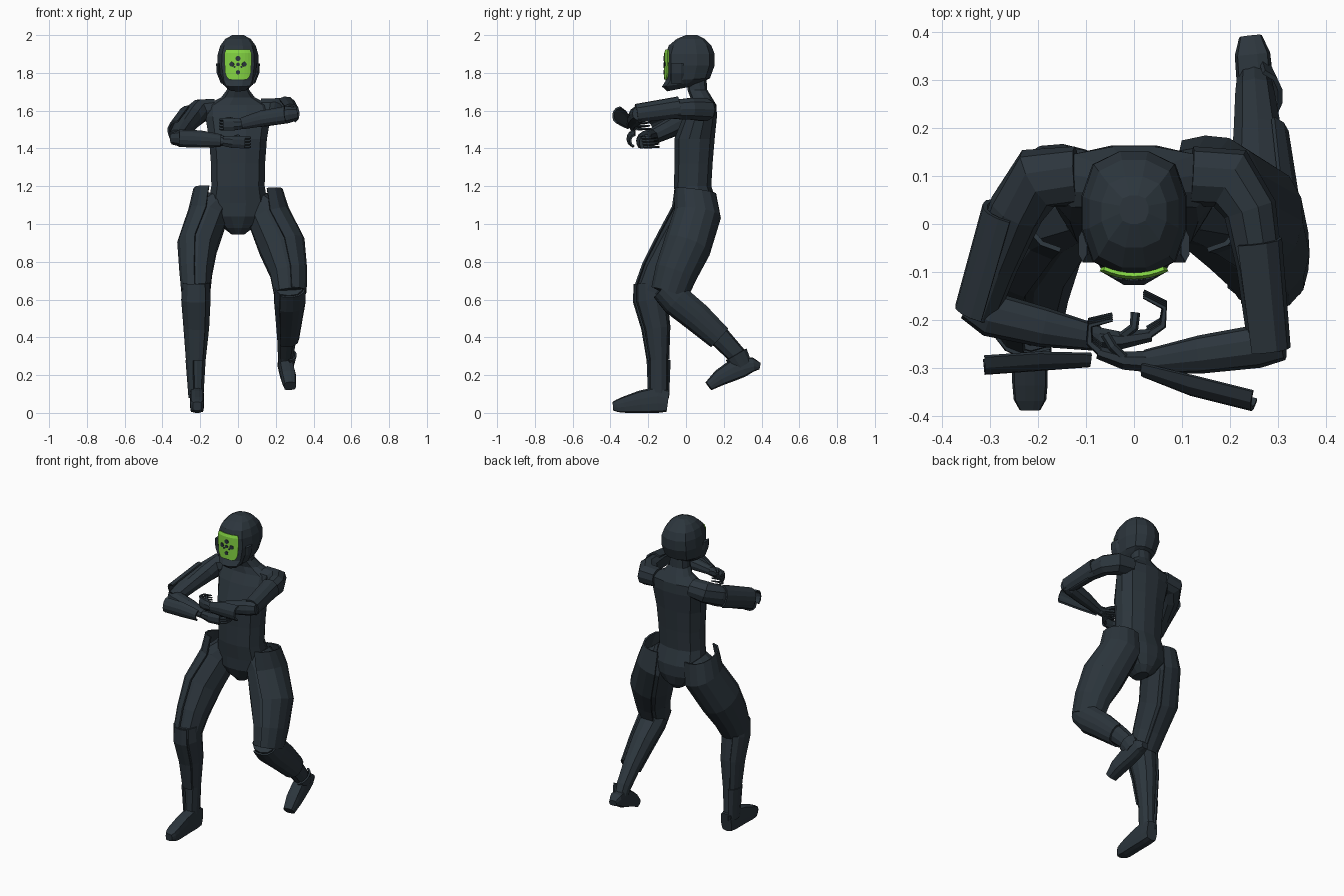
import bpy, bmesh, math
from mathutils import Vector

def material(name, rgb):
    m = bpy.data.materials.new(name)
    m.diffuse_color = (*rgb, 1)
    return m

SUIT = material("dark slate suit", (0.025, 0.036, 0.046))
GREEN = material("lime visor", (0.23, 0.66, 0.055))
X, Z = Vector((1, 0, 0)), Vector((0, 0, 1))

def finish(name, bm, mat):
    me = bpy.data.meshes.new(name)
    bmesh.ops.recalc_face_normals(bm, faces=bm.faces)
    bm.to_mesh(me)
    bm.free()
    me.materials.append(mat)
    ob = bpy.data.objects.new(name, me)
    bpy.context.collection.objects.link(ob)
    return ob

def loft(name, secs, ref=X, n=10, p=2.3, arc=None, level=False, mat=SUIT):
    """Skin rings (x, y, z, ru, rv) along a path; an arc makes an open armour plate."""
    bm = bmesh.new()
    pts = [Vector(s[:3]) for s in secs]
    rings = []
    for i, s in enumerate(secs):
        t = Z if level else (pts[min(i + 1, len(pts) - 1)] - pts[max(i - 1, 0)]).normalized()
        u = (ref - t * ref.dot(t)).normalized()
        v = t.cross(u)
        ring = []
        for k in range(n):
            a = 2 * math.pi * (k + 0.5) / n
            if arc:
                a = math.radians(arc[0] + (arc[1] - arc[0]) * k / (n - 1))
            c, d = math.cos(a), math.sin(a)
            f = (abs(c) ** p + abs(d) ** p) ** (-1 / p)
            q = pts[i] + u * (c * f * s[3]) + v * (d * f * s[4])
            if len(s) > 5:                      # tilt the ring front to back
                q.z += s[5] * (q.y - s[1])
            ring.append(bm.verts.new(q))
        rings.append(ring)
    for a, b in zip(rings, rings[1:]):
        for k in range(n - 1 if arc else n):
            j = (k + 1) % n
            bm.faces.new((a[k], a[j], b[j], b[k]))
    if not arc:
        bm.faces.new(rings[0])
        bm.faces.new(rings[-1])
    ob = finish(name, bm, mat)
    if arc:
        m = ob.modifiers.new("thickness", 'SOLIDIFY')
        m.thickness, m.offset = 0.01, 0
    return ob

# torso, from crotch to neck
loft("torso", [(0, y, z, rx, ry) for z, y, rx, ry in (
    (.945, .06, .035, .055), (.98, .06, .08, .085), (1.04, .055, .14, .108), (1.11, .055, .158, .11),
    (1.20, .035, .143, .10), (1.32, .04, .145, .102), (1.45, .045, .155, .108),
    (1.57, .075, .175, .09), (1.63, .09, .17, .072), (1.67, .08, .09, .058),
    (1.71, .06, .06, .053), (1.80, .055, .058, .052))], n=12, p=2.6, level=True)

# helmet: z, front y, back y, half width, tilt
loft("helmet", [(0, (f + b) / 2, z, rx, (b - f) / 2, t) for z, f, b, rx, t in (
    (1.718, -.10, .055, .052, .2), (1.742, -.128, .10, .08, .13),
    (1.765, -.109, .128, .096, .06), (1.84, -.107, .153, .111, 0), (1.90, -.107, .153, .108, 0),
    (1.945, -.092, .135, .094, 0), (1.98, -.05, .10, .068, 0), (2.0, .0, .06, .03, 0))],
    n=12, p=2.8, level=True)

# ear pads
for s in (-1, 1):
    loft("ear_pad", [(s * x, -.045, z, .010, .035) for x, z in ((.082, 1.745), (.104, 1.80), (.107, 1.85))],
         n=6, level=True)

# visor: curved grid plate
def visor_y(x):
    return -.1115 + 3.4 * x * x

bm = bmesh.new()
rows = []
for z, w, dy in ((1.764, .045, 0), (1.78, .06, 0), (1.80, .066, 0), (1.86, .07, 0), (1.905, .07, 0), (1.922, .062, .006)):
    rows.append([bm.verts.new((w * i / 4, visor_y(w * i / 4) + dy, z)) for i in range(-4, 5)])
for a, b in zip(rows, rows[1:]):
    for k in range(8):
        bm.faces.new((a[k], a[k + 1], b[k + 1], b[k]))
m = finish("visor", bm, GREEN).modifiers.new("thickness", 'SOLIDIFY')
m.thickness, m.offset = 0.008, 0

# dark dots on the visor
for x, z, r in ((0, 1.876, .014), (-.033, 1.846, .013), (.033, 1.846, .013),
                (0, 1.845, .010), (0, 1.803, .012), (-.018, 1.832, .006), (.018, 1.832, .006)):
    bm = bmesh.new()
    ring = [(x + r * math.cos(k * math.pi / 4), z + r * math.sin(k * math.pi / 4)) for k in range(8)]
    bm.faces.new([bm.verts.new((px, visor_y(px) - .0055, pz)) for px, pz in ring])
    m = finish("visor_dot", bm, SUIT).modifiers.new("thickness", 'SOLIDIFY')
    m.thickness, m.offset = 0.004, 0

# planted leg (-x) and raised leg (+x)
thighs = {
    "planted": [(-.10, .055, 1.13, .07, .085), (-.15, .045, 1.05, .10, .112),
                (-.208, -.045, .88, .10, .112), (-.215, -.135, .74, .08, .095), (-.215, -.185, .64, .07, .08)],
    "raised": [(.10, .06, 1.13, .07, .085), (.15, .06, 1.05, .108, .11),
               (.225, .005, .88, .118, .112), (.26, -.055, .74, .092, .098), (.268, -.088, .635, .08, .085)]}
shins = {
    "planted": [(-.215, -.195, .69, .068, .07), (-.215, -.185, .60, .072, .083),
                (-.213, -.155, .45, .062, .068), (-.216, -.145, .28, .046, .05), (-.218, -.145, .08, .036, .05)],
    "raised": [(.268, -.12, .665, .075, .06), (.267, -.05, .60, .078, .075), (.263, .06, .51, .066, .07),
               (.258, .18, .40, .052, .057), (.252, .265, .31, .042, .05), (.25, .30, .25, .036, .045)]}

def grown(secs, g):
    return [(*s[:3], s[3] + g, s[4] + g) for s in secs]

for side, sx in (("planted", -1), ("raised", 1)):
    def arc(a, b):
        return (a, b) if sx > 0 else (180 - b, 180 - a)
    th, sh = thighs[side], shins[side]
    loft(side + "_thigh", th)
    loft(side + "_shin", sh)
    # outer thigh plate stands proud of the hip, its top edge dips to the back
    top = [(sx * .137, .05, 1.175, .095, .105, -.22)]
    loft(side + "_thigh_plate", top + grown(th[1:], .011), n=9, arc=arc(-115, 80))
    loft(side + "_shin_plate", grown(sh[:4], .009), n=9, arc=arc(-60, 120))
    loft(side + "_ankle_plate", [(*s[:3], s[3] + g, s[4] + g) for s, g in zip(sh[-2:], (.012, .004))],
         n=6, arc=arc(-70, 70))

# feet
loft("planted_foot", [(-.217, y, (a + b) / 2, w, (b - a) / 2) for y, a, b, w in (
    (-.095, .005, .12, .036), (-.15, .0, .14, .038), (-.24, .0, .118, .037), (-.33, .0, .085, .037),
    (-.365, .004, .07, .034), (-.387, .012, .058, .022))], n=12, p=5)
loft("raised_foot", [(.243, .39, .248, .024, .018), (.247, .355, .255, .037, .037), (.252, .30, .245, .038, .055),
                     (.258, .25, .225, .039, .055), (.268, .18, .187, .04, .044), (.275, .12, .142, .032, .026)],
     n=12, p=4)

# arms: shoulder, elbow, wrist
loft("low_upper_arm", [(-.12, .10, 1.61, .055, .062), (-.20, .095, 1.60, .062, .068), (-.245, .03, 1.565, .062, .058),
                       (-.29, -.08, 1.51, .052, .05), (-.325, -.185, 1.46, .042, .042)], Z)
loft("low_forearm", [(-.345, -.165, 1.455, .035, .035), (-.30, -.188, 1.455, .047, .047),
                     (-.19, -.215, 1.45, .042, .042), (-.075, -.238, 1.44, .027, .027)], Z)
loft("high_upper_arm", [(.12, .10, 1.61, .055, .062), (.20, .095, 1.605, .062, .068), (.242, .03, 1.61, .06, .056),
                        (.262, -.09, 1.605, .05, .048), (.28, -.255, 1.58, .04, .042)], Z)
loft("high_forearm", [(.312, -.25, 1.585, .036, .034), (.26, -.255, 1.578, .046, .045),
                      (.14, -.272, 1.555, .04, .04), (.025, -.288, 1.53, .026, .026)], Z)

# arm plates, flared away from the limb
loft("low_upper_arm_plate", [(-.258, .025, 1.56, .066, .055), (-.318, -.185, 1.49, .055, .052)], Z, 7, arc=(-5, 140))
loft("high_upper_arm_plate", [(.252, -.035, 1.615, .056, .052), (.277, -.262, 1.583, .048, .045)], Z, 7, arc=(210, 400))
loft("low_forearm_plate", [(-.315, -.258, 1.452, .045, .052), (-.20, -.25, 1.448, .045, .052),
                           (-.09, -.258, 1.44, .032, .036)], Z, 6, arc=(20, 150))
loft("high_forearm_plate", [(.258, -.337, 1.575, .045, .05), (.13, -.305, 1.555, .042, .05),
                            (.025, -.285, 1.53, .03, .03)], Z, 6, arc=(215, 345))

# hands: palm, four curled fingers and a thumb
def hand(name, palm, curl, thumb):
    loft(name + "_palm", palm, Z, 8)
    for k in range(4):
        dz = .024 - .016 * k
        loft(name + "_finger", [(x, y + .004 * k, z + dz, r, r) for x, y, z, r in curl], Z, 5, 2)
    loft(name + "_thumb", [(*q, .010, .010) for q in thumb], Z, 6, 2)

hand("low_hand",
     [(-.085, -.236, 1.44, .026, .024), (-.03, -.243, 1.435, .034, .02), (.035, -.232, 1.432, .034, .014)],
     [(.03, -.232, 1.432, .009), (.06, -.212, 1.432, .008), (.064, -.175, 1.432, .006), (.02, -.152, 1.432, .004)],
     [(-.025, -.235, 1.455), (0, -.215, 1.465), (.003, -.185, 1.462)])
hand("high_hand",
     [(.035, -.287, 1.53, .026, .024), (-.02, -.285, 1.528, .034, .02), (-.075, -.268, 1.528, .034, .014)],
     [(-.07, -.268, 1.528, .009), (-.093, -.248, 1.528, .008), (-.092, -.212, 1.528, .006), (-.045, -.2, 1.528, .004)],
     [(-.02, -.28, 1.55), (-.045, -.255, 1.558), (-.06, -.23, 1.555)])
